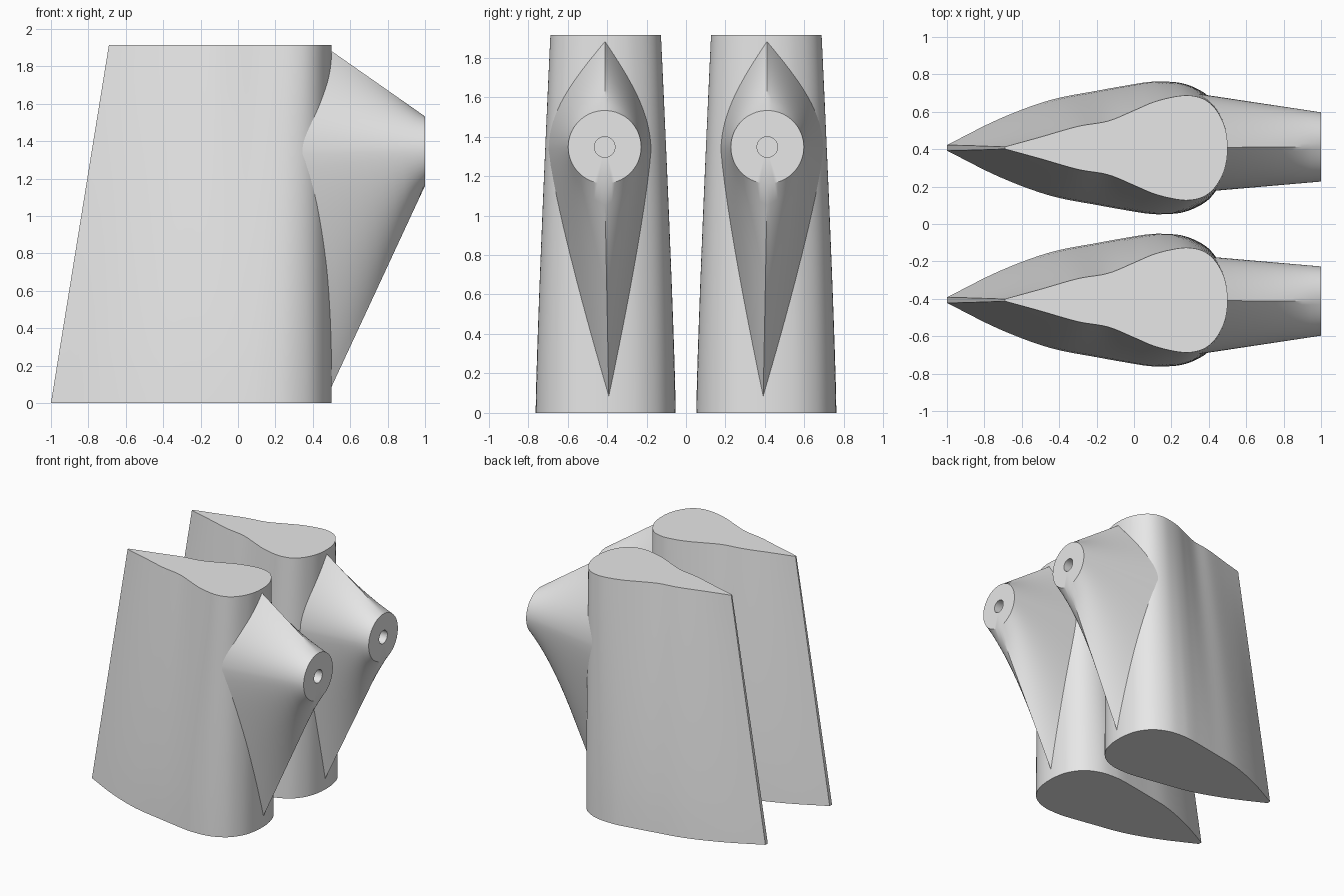
import bpy
import bmesh
import math
from mathutils import Vector

cube = bpy.data.objects.get("Cube")
if cube:
    bpy.data.objects.remove(cube, do_unlink=True)

grey = bpy.data.materials.new("plain grey")
grey.use_nodes = True
grey.diffuse_color = (0.8, 0.8, 0.8, 1)
grey.node_tree.nodes["Principled BSDF"].inputs["Base Color"].default_value = (0.8, 0.8, 0.8, 1)

HEIGHT = 1.915
CENTRE = 0.407

# Half outlines (x, half width), trailing edge to nose
BASE = [(-1, .015), (-.72, .155), (-.45, .255), (-.2, .305), (-.05, .332), (.06, .35),
        (.14, .355), (.25, .347), (.34, .315), (.41, .265), (.465, .185), (.492, .095), (.5, 0)]
TOP = [(-.69, .006), (-.5, .058), (-.3, .115), (-.14, .143), (0, .2), (.1, .243),
       (.2, .27), (.29, .28), (.37, .262), (.43, .215), (.475, .14), (.495, .07), (.5, 0)]


def smooth_path(points, steps=5):
    """Catmull-Rom curve through the points."""
    pts = [Vector(p) for p in points]
    pts = [2 * pts[0] - pts[1]] + pts + [2 * pts[-1] - pts[-2]]
    out = []
    for a, b, c, d in zip(pts, pts[1:], pts[2:], pts[3:]):
        for i in range(steps):
            t = i / steps
            out.append(0.5 * (2 * b + (c - a) * t + (2 * a - 5 * b + 4 * c - d) * t * t
                              + (3 * b - a - 3 * c + d) * t ** 3))
    return out + [pts[-2]]


def full_outline(half):
    return smooth_path(half + [(x, -w) for x, w in reversed(half[:-1])])


BASE_LOOP, TOP_LOOP = full_outline(BASE), full_outline(TOP)


def section(z):
    """Foil outline at a height: straight in x, gently bulged in width."""
    t = z / HEIGHT
    k = t ** 1.3
    return [(a.x + (b.x - a.x) * t, a.y + (b.y - a.y) * k) for a, b in zip(BASE_LOOP, TOP_LOOP)]


def nose_x(width, z):
    """x of the rounded front surface at a distance from the centre plane."""
    half = section(z)[:len(BASE_LOOP) // 2 + 1][::-1]
    for (x0, w0), (x1, w1) in zip(half, half[1:]):
        if w1 >= width:
            return x0 + (x1 - x0) * (width - w0) / (w1 - w0)
        if w1 < w0:
            return x0
    return half[-1][0]


def loft(name, rings, cap_start, cap_end):
    bm = bmesh.new()
    rows = [[bm.verts.new(p) for p in ring] for ring in rings]
    n = len(rows[0])
    for r, s in zip(rows, rows[1:]):
        for i in range(n):
            j = (i + 1) % n
            bm.faces.new((r[i], r[j], s[j], s[i]))
    if cap_start:
        bm.faces.new(rows[0])
    if cap_end:
        bm.faces.new(rows[-1])
    bmesh.ops.recalc_face_normals(bm, faces=bm.faces)
    mesh = bpy.data.meshes.new(name)
    bm.to_mesh(mesh)
    bm.free()
    mesh.materials.append(grey)
    obj = bpy.data.objects.new(name, mesh)
    bpy.context.collection.objects.link(obj)
    bpy.ops.object.select_all(action='DESELECT')
    obj.select_set(True)
    bpy.context.view_layer.objects.active = obj
    bpy.ops.object.shade_smooth_by_angle(angle=math.radians(30))


def foil(name, side):
    levels = 12
    rings = []
    for i in range(levels + 1):
        z = HEIGHT * i / levels
        rings.append([(x, side * (CENTRE + w), z) for x, w in section(z)])
    loft(name, rings, True, True)


def circle(x, radius, side, n):
    ring = []
    for i in range(n):
        a = math.pi / 2 - math.tau * i / n
        ring.append(Vector((x, side * (0.412 + radius * math.cos(a)), 1.347 + radius * math.sin(a))))
    return ring


def root_ring(side, n):
    """Pointed teardrop lying just under the foil's front surface."""
    ring = []
    for i in range(n):
        u = i / n * 4
        outer = u <= 2
        u = u if outer else 4 - u
        if u <= 1:
            f, z = math.sin(math.pi / 2 * u), 1.89 - 0.56 * u
        else:
            v = u - 1
            f, z = 1 - v ** 1.2, 1.33 - 1.27 * v
        dy = f * (0.295 if outer else -0.228)
        y = 0.39 + 0.02 * z / 1.89 + dy
        x = nose_x(abs(y - CENTRE), z) - 0.012
        ring.append(Vector((x, side * y, z)))
    return ring


def mount(name, side):
    n, rows = 64, 10
    root, rim = root_ring(side, n), circle(1, 0.185, side, n)
    rings = [[a.lerp(b, r / rows) for a, b in zip(root, rim)] for r in range(rows + 1)]
    # Blind bore in the end face
    rings += [circle(1, 0.052, side, n), circle(0.75, 0.052, side, n)]
    loft(name, rings, False, True)


for label, side in (("back", 1), ("front", -1)):
    foil(label + "_foil", side)
    mount(label + "_mount", side)
